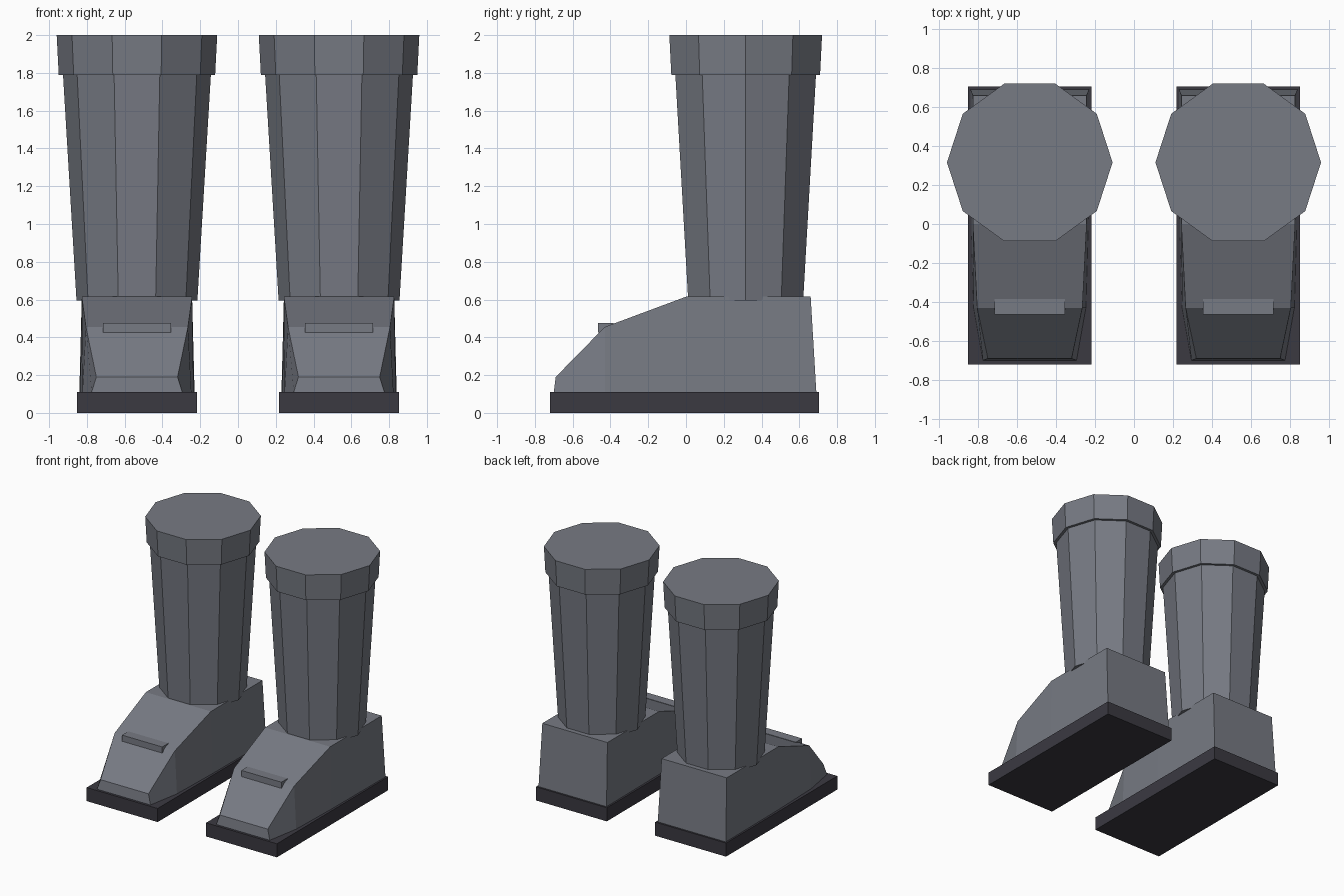
import bpy
import bmesh
import math

if "Cube" in bpy.data.objects:
    bpy.data.objects.remove(bpy.data.objects["Cube"], do_unlink=True)


def make_material(name, color):
    mat = bpy.data.materials.new(name)
    mat.use_nodes = True
    mat.diffuse_color = color
    mat.node_tree.nodes["Principled BSDF"].inputs["Base Color"].default_value = color
    return mat


leather = make_material("grey_leather", (0.185, 0.197, 0.23, 1))
rubber = make_material("dark_rubber", (0.043, 0.041, 0.053, 1))


def finish(name, bm, mat):
    bmesh.ops.recalc_face_normals(bm, faces=bm.faces[:])
    mesh = bpy.data.meshes.new(name)
    bm.to_mesh(mesh)
    bm.free()
    mesh.materials.append(mat)
    obj = bpy.data.objects.new(name, mesh)
    bpy.context.collection.objects.link(obj)


def loft(name, rings, mat):
    """Skin matching closed rings and cap both ends."""
    bm = bmesh.new()
    loops = [[bm.verts.new(p) for p in ring] for ring in rings]
    for a, b in zip(loops, loops[1:]):
        for i in range(len(a)):
            j = (i + 1) % len(a)
            bm.faces.new((a[i], a[j], b[j], b[i]))
    bm.faces.new(loops[0])
    bm.faces.new(loops[-1])
    finish(name, bm, mat)


def decagon(x, y, z, radius):
    return [(x + radius * math.cos(i * math.pi / 5),
             y + radius * math.sin(i * math.pi / 5), z) for i in range(10)]


def box(name, x, half, y0, y1, z0, z1, mat):
    rings = [[(x - half, y0, z), (x + half, y0, z),
              (x + half, y1, z), (x - half, y1, z)] for z in (z0, z1)]
    loft(name, rings, mat)


# Foot stations from heel to toe: bottom (y, z, half width), top (y, z, half width)
foot_stations = [
    ((0.69, 0.11, 0.305), (0.66, 0.615, 0.292)),
    ((0.00, 0.11, 0.300), (0.00, 0.615, 0.292)),
    ((-0.43, 0.11, 0.288), (-0.43, 0.455, 0.270)),
    ((-0.70, 0.11, 0.240), (-0.69, 0.19, 0.215)),
]

for side, sign in (("left", 1), ("right", -1)):
    x = 0.535 * sign
    # Sole
    box(side + "_sole", x, 0.318, -0.72, 0.705, 0, 0.11, rubber)
    # Foot
    rings = [[(x - b[2], b[0], b[1]), (x + b[2], b[0], b[1]),
              (x + t[2], t[0], t[1]), (x - t[2], t[0], t[1])]
             for b, t in foot_stations]
    loft(side + "_foot", rings, leather)
    # Raised bar over the toes
    box(side + "_toe_bar", x, 0.18, -0.465, -0.385, 0.425, 0.475, leather)
    # Tapered shaft and cuff
    y = 0.316
    loft(side + "_shaft", [decagon(x, y, 0.595, 0.32),
                           decagon(x, y, 1.80, 0.392)], leather)
    loft(side + "_cuff", [decagon(x, y, 1.79, 0.414),
                          decagon(x, y, 2.00, 0.425)], leather)
